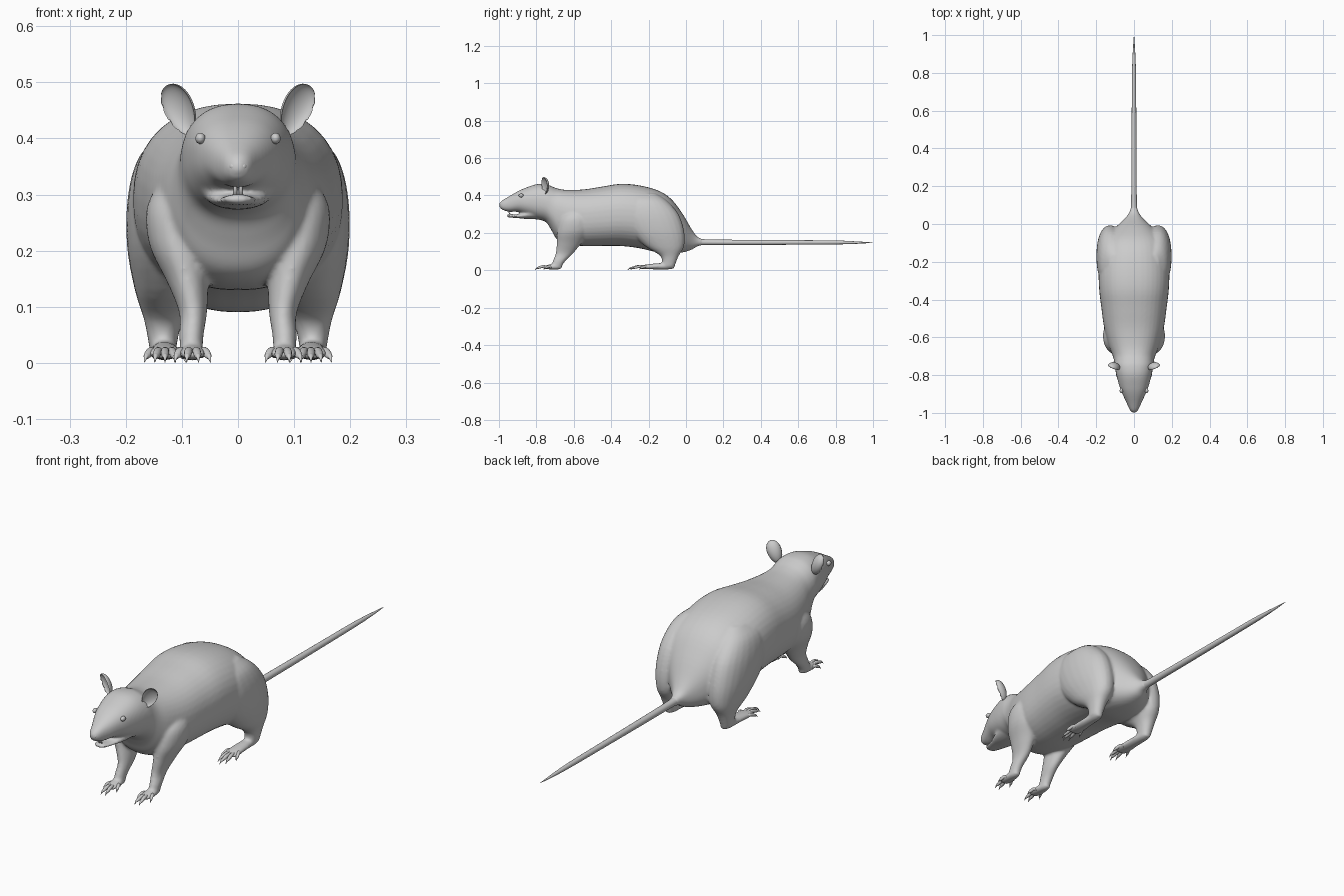
import bpy, bmesh, math
from mathutils import Matrix, Vector

if "Cube" in bpy.data.objects:
    bpy.data.objects.remove(bpy.data.objects["Cube"])


def spline(keys, steps):
    # Catmull-Rom interpolation through key tuples
    out = []
    for i in range(len(keys) - 1):
        a, b = keys[max(i - 1, 0)], keys[i]
        c, d = keys[i + 1], keys[min(i + 2, len(keys) - 1)]
        for s in range(steps):
            t = s / steps
            out.append([0.5 * (2 * q + (r - p) * t + (2 * p - 5 * q + 4 * r - u) * t * t
                               + (3 * q - p - 3 * r + u) * t ** 3)
                        for p, q, r, u in zip(a, b, c, d)])
    return out + [list(keys[-1])]


def loft(bm, keys, axis='Y', power=2.0, sides=24, steps=4):
    # keys: (x, y, z, radius across, second radius), rings perpendicular to axis
    rings = []
    for x, y, z, ra, rb in spline(keys, steps):
        ring = []
        for k in range(sides):
            t = 2 * math.pi * k / sides
            c, s = math.cos(t), math.sin(t)
            u = math.copysign(abs(c) ** (2 / power), c) * max(ra, 0.0005)
            v = math.copysign(abs(s) ** (2 / power), s) * max(rb, 0.0005)
            ring.append(bm.verts.new((x + u, y, z + v) if axis == 'Y' else (x + u, y + v, z)))
        rings.append(ring)
    for a, b in zip(rings, rings[1:]):
        for k in range(sides):
            bm.faces.new((a[k], a[(k + 1) % sides], b[(k + 1) % sides], b[k]))
    bm.faces.new(rings[0])
    bm.faces.new(rings[-1])


def finish(bm, name, mirror=False):
    bmesh.ops.recalc_face_normals(bm, faces=bm.faces[:])
    for f in bm.faces:
        f.smooth = True
    me = bpy.data.meshes.new(name)
    bm.to_mesh(me)
    bm.free()
    ob = bpy.data.objects.new(name, me)
    bpy.context.collection.objects.link(ob)
    if mirror:
        ob.modifiers.new("Mirror", 'MIRROR').use_mirror_merge = False
    return ob


def profile(rows):
    # (y, top, bottom, half width) -> centred loft keys
    return [(0, y, (t + b) / 2, w, (t - b) / 2) for y, t, b, w in rows]


# Body: head, trunk, jaw and limbs fused by a voxel remesh
bm = bmesh.new()
loft(bm, profile([
    (-1.0, .355, .343, .006), (-.985, .372, .325, .022), (-.95, .393, .314, .038),
    (-.90, .422, .312, .061), (-.86, .440, .298, .077), (-.80, .460, .275, .093),
    (-.75, .460, .258, .102), (-.72, .450, .215, .106), (-.69, .438, .165, .116)]
    + [(-.64, .430, .140, .135), (-.55, .432, .130, .158), (-.45, .447, .130, .172),
       (-.35, .462, .130, .184), (-.25, .454, .118, .187), (-.15, .427, .095, .177),
       (-.08, .382, .090, .155), (-.02, .305, .095, .10), (.03, .220, .110, .048),
       (.06, .180, .128, .026), (.09, .167, .135, .016)]), power=2.3, sides=40)
loft(bm, profile([(-.958, .297, .286, .012), (-.945, .301, .282, .027), (-.90, .300, .279, .040),
                  (-.85, .32, .274, .056), (-.79, .35, .272, .068)]))
for s in (1, -1):
    # front leg and palm
    loft(bm, [(s * x, y, z, a, b) for x, y, z, a, b in [
        (.10, -.58, .33, .03, .04), (.108, -.59, .28, .054, .08), (.105, -.60, .21, .053, .088),
        (.09, -.625, .145, .037, .066), (.08, -.65, .09, .025, .047),
        (.083, -.678, .05, .022, .034), (.083, -.695, .015, .02, .028)]], 'Z')
    loft(bm, [(s * .083, -.665, .016, .012, .008), (s * .083, -.69, .019, .021, .015),
              (s * .082, -.73, .018, .025, .013), (s * .081, -.765, .015, .022, .007)])
    # haunch and hind foot
    loft(bm, [(s * x, y, z, a, b) for x, y, z, a, b in [
        (.10, -.21, .41, .03, .05), (.115, -.21, .37, .06, .11), (.123, -.19, .30, .073, .15),
        (.126, -.155, .21, .072, .145), (.127, -.115, .13, .057, .105),
        (.133, -.088, .075, .034, .048), (.134, -.095, .02, .023, .034)]], 'Z', power=2.2)
    loft(bm, [(s * .132, -.062, .018, .012, .008), (s * .132, -.09, .022, .022, .017),
              (s * .131, -.16, .021, .026, .016), (s * .13, -.22, .018, .031, .012),
              (s * .13, -.25, .015, .026, .007)])
body = finish(bm, "body")
rm = body.modifiers.new("Fuse", 'REMESH')
rm.mode = 'VOXEL'
rm.voxel_size = 0.006
rm.use_smooth_shade = True
sm = body.modifiers.new("Soften", 'SMOOTH')
sm.factor, sm.iterations = 0.5, 7

# Tail
bm = bmesh.new()
loft(bm, [(0, y, z, r, r) for y, z, r in [
    (.03, .155, .024), (.07, .152, .019), (.12, .15, .015), (.35, .149, .0135), (.6, .149, .012),
    (.8, .149, .0105), (.92, .148, .006), (1.0, .148, .0005)]], sides=16)
finish(bm, "tail")


# Toes with claws, fanned out from each palm
def toes(name, cx, y0, length, spread, count):
    bm = bmesh.new()
    for i in range(count):
        f = 2 * i / (count - 1) - 1
        reach = length * (1 - 0.4 * f * f)
        r = .0075
        y0i = y0 + .025 * f * f
        path = [(0, .016, r), (.3, .021, r), (.6, .016, r * .95), (.78, .012, r * .7),
                (.85, .011, r * .5), (1, .001, .0006)]
        loft(bm, [(cx + f * spread * (.5 + .5 * t), y0i - reach * t, z, q, q)
                  for t, z, q in path], sides=10, steps=3)
    finish(bm, name, True)


toes("front_toes", .081, -.745, .07, .032, 4)
toes("hind_toes", .13, -.225, .088, .037, 5)

# Ears: cupped ovals facing forward and outward
bm = bmesh.new()
bmesh.ops.create_uvsphere(bm, u_segments=32, v_segments=20, radius=1)
for v in bm.verts:
    x, y, z = v.co
    depth = .024 * y if y > 0 else -.017 * y - .003
    width = .029 * (1 + .15 * z)
    v.co = Vector((x * width, depth, z * .048))
bm.transform(Matrix.Translation((.105, -.757, .452)) @ Matrix.Rotation(math.radians(24), 4, 'Y')
             @ Matrix.Rotation(math.radians(32), 4, 'Z'))
finish(bm, "ear", True)

# Eyes and lids
bm = bmesh.new()
bmesh.ops.create_uvsphere(bm, u_segments=16, v_segments=12, radius=1,
                          matrix=Matrix.Translation((.067, -.882, .400))
                          @ Matrix.Diagonal((.009, .013, .010, 1)))
finish(bm, "eye", True)

# Nostrils
bm = bmesh.new()
bmesh.ops.create_uvsphere(bm, u_segments=12, v_segments=8, radius=1,
                          matrix=Matrix.Translation((.009, -.988, .350))
                          @ Matrix.Diagonal((.007, .008, .007, 1)))
finish(bm, "nostril", True)

# Lower teeth
bm = bmesh.new()
loft(bm, [(.005, -.938, .296, .004, .004), (.005, -.945, .306, .004, .003),
          (.005, -.947, .316, .003, .002)], 'Z', sides=8)
finish(bm, "tooth", True)
